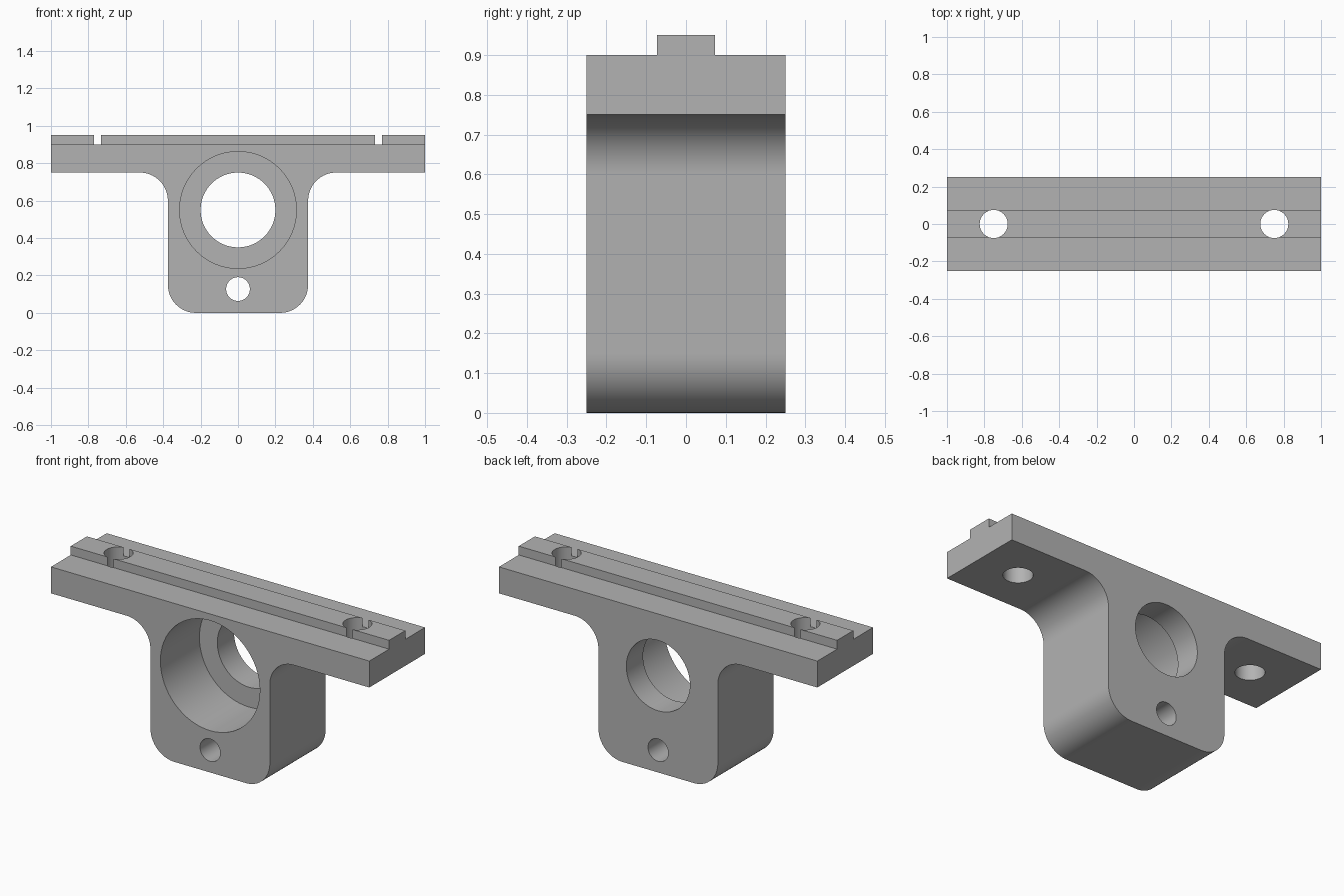
import bpy, bmesh
from math import pi, cos, sin
from mathutils import Matrix, Vector

cube = bpy.data.objects.get("Cube")
if cube:
    bpy.data.objects.remove(cube, do_unlink=True)

grey = bpy.data.materials.new("plain grey")
grey.use_nodes = True
colour = (0.45, 0.45, 0.45, 1)
grey.diffuse_color = colour
grey.node_tree.nodes["Principled BSDF"].inputs["Base Color"].default_value = colour

HALF_DEPTH = 0.25
TOP, LEDGE, PLATE_BOTTOM = 0.95, 0.9, 0.75
NECK, ROUND = 0.375, 0.15
RIB_HALF = 0.0725


def make_object(name, bm):
    bmesh.ops.recalc_face_normals(bm, faces=bm.faces)
    mesh = bpy.data.meshes.new(name)
    bm.to_mesh(mesh)
    bm.free()
    mesh.materials.append(grey)
    obj = bpy.data.objects.new(name, mesh)
    bpy.context.collection.objects.link(obj)
    return obj


def arc(cx, cz, start, end, steps=16):
    angles = [start + (end - start) * i / steps for i in range(steps + 1)]
    return [(cx + ROUND * cos(a), cz + ROUND * sin(a)) for a in angles]


def cylinder(name, radius, centre, axis, length):
    bm = bmesh.new()
    turn = Vector(axis).to_track_quat('Z', 'Y').to_matrix().to_4x4()
    bmesh.ops.create_cone(bm, cap_ends=True, segments=64, radius1=radius, radius2=radius,
                          depth=length, matrix=Matrix.Translation(centre) @ turn)
    return make_object(name, bm)


def box(name, centre, size):
    bm = bmesh.new()
    bmesh.ops.create_cube(bm, size=1, matrix=Matrix.Translation(centre) @ Matrix.Diagonal((*size, 1)))
    return make_object(name, bm)


# T-shaped bracket profile, right half mirrored to the left, extruded in depth
half = arc(NECK - ROUND, ROUND, -pi / 2, 0)
half += arc(NECK + ROUND, PLATE_BOTTOM - ROUND, pi, pi / 2)
half += [(1, PLATE_BOTTOM), (1, TOP)]
profile = half + [(-x, z) for x, z in reversed(half)]
bm = bmesh.new()
face = bm.faces.new([bm.verts.new((x, -HALF_DEPTH, z)) for x, z in profile])
swept = bmesh.ops.extrude_face_region(bm, geom=[face])["geom"]
bmesh.ops.translate(bm, vec=(0, 2 * HALF_DEPTH, 0),
                    verts=[g for g in swept if isinstance(g, bmesh.types.BMVert)])
bracket = make_object("mounting_bracket", bm)

# Cutters: bearing seat, through bore, lower pin hole
cutters = [
    cylinder("bearing_seat_cutter", 0.3125, (0, -HALF_DEPTH - 0.05, 0.55), (0, 1, 0), 0.8),
    cylinder("bore_cutter", 0.2, (0, 0, 0.55), (0, 1, 0), 1),
    cylinder("pin_hole_cutter", 0.0635, (0, 0, 0.127), (0, 1, 0), 1),
]
# Ledges beside the top rib and the two bolt holes
for side in (-1, 1):
    cutters.append(box("ledge_cutter", (0, side * (RIB_HALF + 0.2), LEDGE + 0.1), (2.4, 0.4, 0.2)))
    cutters.append(cylinder("bolt_hole_cutter", 0.075, (side * 0.75, 0, 0.85), (0, 0, 1), 0.5))

for cutter in cutters:
    cutter.hide_render = True
    cut = bracket.modifiers.new(cutter.name, 'BOOLEAN')
    cut.operation = 'DIFFERENCE'
    cut.solver = 'EXACT'
    cut.object = cutter

# Apply the cuts and discard the cutters
bpy.context.view_layer.update()
evaluated = bracket.evaluated_get(bpy.context.evaluated_depsgraph_get())
finished = bpy.data.meshes.new_from_object(evaluated)
bracket.modifiers.clear()
bracket.data = finished
finished.materials.clear()
finished.materials.append(grey)
for poly in finished.polygons:
    poly.material_index = 0
for cutter in cutters:
    bpy.data.objects.remove(cutter, do_unlink=True)

bpy.ops.object.select_all(action='DESELECT')
bracket.select_set(True)
bpy.context.view_layer.objects.active = bracket
bpy.ops.object.shade_smooth_by_angle(angle=pi / 6)
